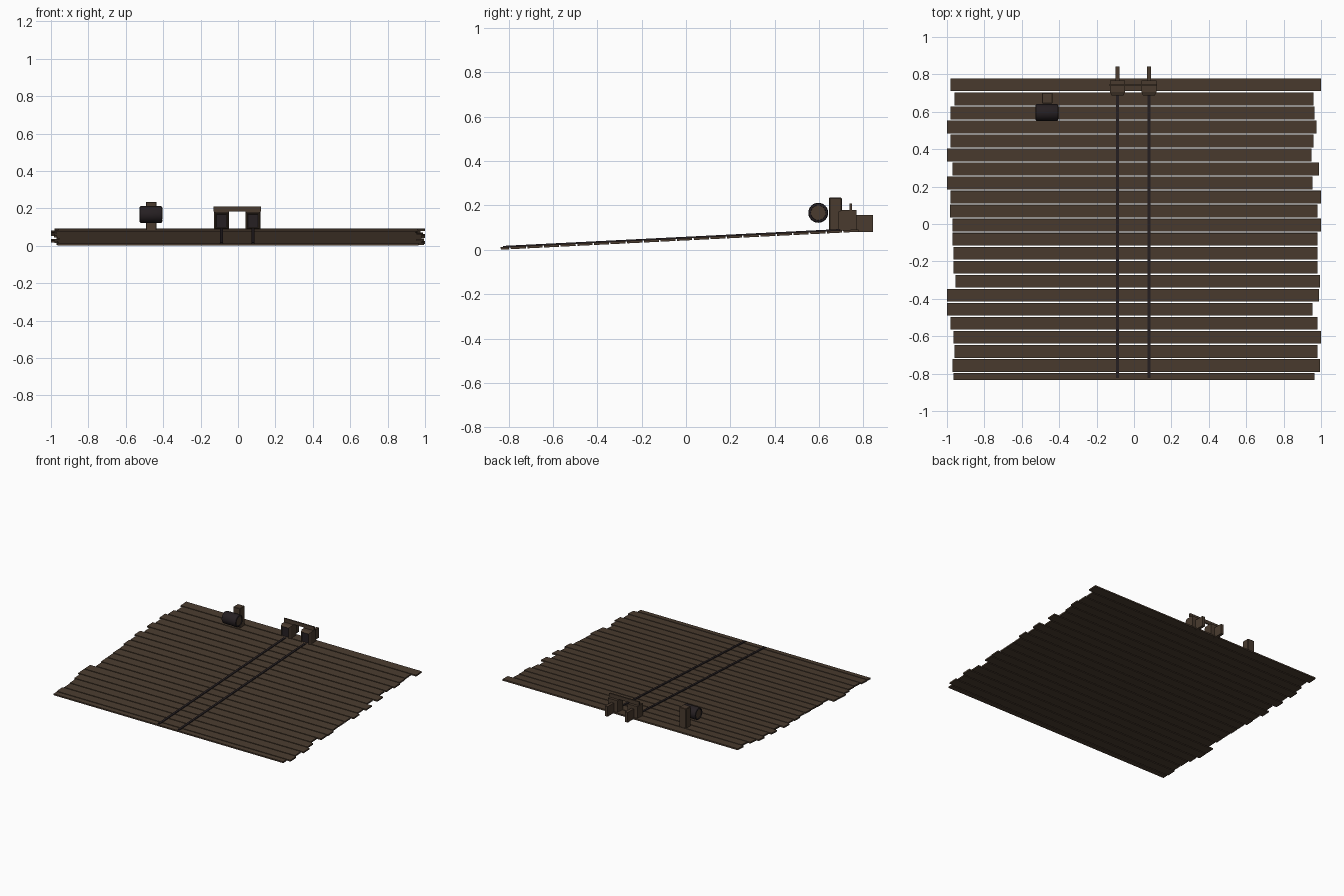
import bpy, bmesh, math
from mathutils import Matrix

cube = bpy.data.objects.get("Cube")
if cube:
    bpy.data.objects.remove(cube)


def material(name, color):
    mat = bpy.data.materials.new(name)
    mat.use_nodes = True
    mat.diffuse_color = color
    mat.node_tree.nodes["Principled BSDF"].inputs["Base Color"].default_value = color
    return mat


wood = material("weathered brown wood", (0.068, 0.044, 0.028, 1))
metal = material("dark metal", (0.019, 0.014, 0.016, 1))


def finish(name, bm, *mats):
    mesh = bpy.data.meshes.new(name)
    bm.to_mesh(mesh)
    bm.free()
    obj = bpy.data.objects.new(name, mesh)
    for mat in mats:
        mesh.materials.append(mat)
    bpy.context.collection.objects.link(obj)
    return obj


def box(name, x, y, z, mat, tilt=0.0, bevel=0.0):
    """Box between (low, high) pairs, optionally tilted about x."""
    bm = bmesh.new()
    bmesh.ops.create_cube(bm, size=1)
    size = [hi - lo for lo, hi in (x, y, z)]
    bmesh.ops.scale(bm, vec=size, verts=bm.verts)
    if bevel:
        bmesh.ops.bevel(bm, geom=bm.edges[:], offset=bevel, segments=1, affect='EDGES')
    obj = finish(name, bm, mat)
    obj.location = [(lo + hi) / 2 for lo, hi in (x, y, z)]
    obj.rotation_euler.x = tilt
    return obj


# Sloping deck of planks with uneven ends
slope = 0.05
tilt = math.atan(slope)
pitch, width, thick = 0.075, 0.068, 0.011


def deck_height(y):
    return 0.048 + slope * y


left_ends = [98, 96, 98, 100, 98, 100, 97, 100, 98, 98.5, 97,
             97, 96.5, 96.5, 95.5, 100, 100, 98, 96.5, 96, 97, 96.5]
right_ends = [100, 96, 96.5, 97.5, 96, 95, 99, 95.5, 100, 98, 100,
              98, 98, 98, 99.5, 99, 95.5, 98, 100, 98, 99.5, 96.5]
for i, (a, b) in enumerate(zip(left_ends, right_ends)):
    top = 0.778 - pitch * i
    low = max(top - width, -0.835)
    z = deck_height((top + low) / 2)
    box(f"plank_{i + 1}", (-a / 100, b / 100), (low, top),
        (z - thick / 2, z + thick / 2), wood, tilt)

# Paired rails, stop blocks and rear boards
for side, x in (("right", -0.088), ("left", 0.08)):
    z = deck_height(-0.065) + 0.007
    box(f"rail_{side}", (x - 0.008, x + 0.008), (-0.825, 0.695),
        (z - 0.004, z + 0.004), metal, tilt)

    # Block with a tapered front holding a dark recessed panel
    bm = bmesh.new()
    bmesh.ops.create_cube(bm, size=1, matrix=Matrix.Translation((x, 0.737, 0.133))
                          @ Matrix.Diagonal((0.08, 0.062, 0.095, 1)))
    front = min(bm.faces, key=lambda f: f.calc_center_median().y)
    bmesh.ops.inset_individual(bm, faces=[front], thickness=0.012)
    bmesh.ops.translate(bm, vec=(0, -0.019, 0), verts=front.verts)
    bmesh.ops.inset_individual(bm, faces=[front], thickness=0.006, depth=-0.006)
    front.material_index = 1
    finish(f"stop_block_{side}", bm, wood, metal)

    box(f"rear_board_{side}", (x - 0.011, x + 0.011), (0.755, 0.842),
        (0.08, 0.156), wood)
    box(f"beam_post_{side}", (x - 0.04, x + 0.04), (0.737, 0.748),
        (0.17, 0.19), wood)

box("cross_beam", (-0.13, 0.122), (0.737, 0.748), (0.183, 0.209), wood)

# Drum on its post
box("drum_post", (-0.492, -0.436), (0.645, 0.702), (0.08, 0.235), wood, bevel=0.003)

bm = bmesh.new()
bmesh.ops.create_cone(bm, cap_ends=True, segments=24, radius1=0.045, radius2=0.045,
                      depth=0.122, matrix=Matrix.Translation((-0.466, 0.596, 0.167))
                      @ Matrix.Rotation(math.pi / 2, 4, 'Y'))
caps = [f for f in bm.faces if len(f.verts) > 4]
rims = [e for f in caps for e in f.edges]
bmesh.ops.bevel(bm, geom=rims, offset=0.008, segments=2, profile=0.5, affect='EDGES')
caps = [f for f in bm.faces if len(f.verts) > 4]
bmesh.ops.inset_individual(bm, faces=caps, thickness=0.003)
bmesh.ops.inset_individual(bm, faces=caps, thickness=0.001, depth=-0.005)
for f in caps:
    f.material_index = 1
drum = finish("drum", bm, metal, wood)
bpy.ops.object.select_all(action='DESELECT')
drum.select_set(True)
bpy.context.view_layer.objects.active = drum
bpy.ops.object.shade_smooth_by_angle()
